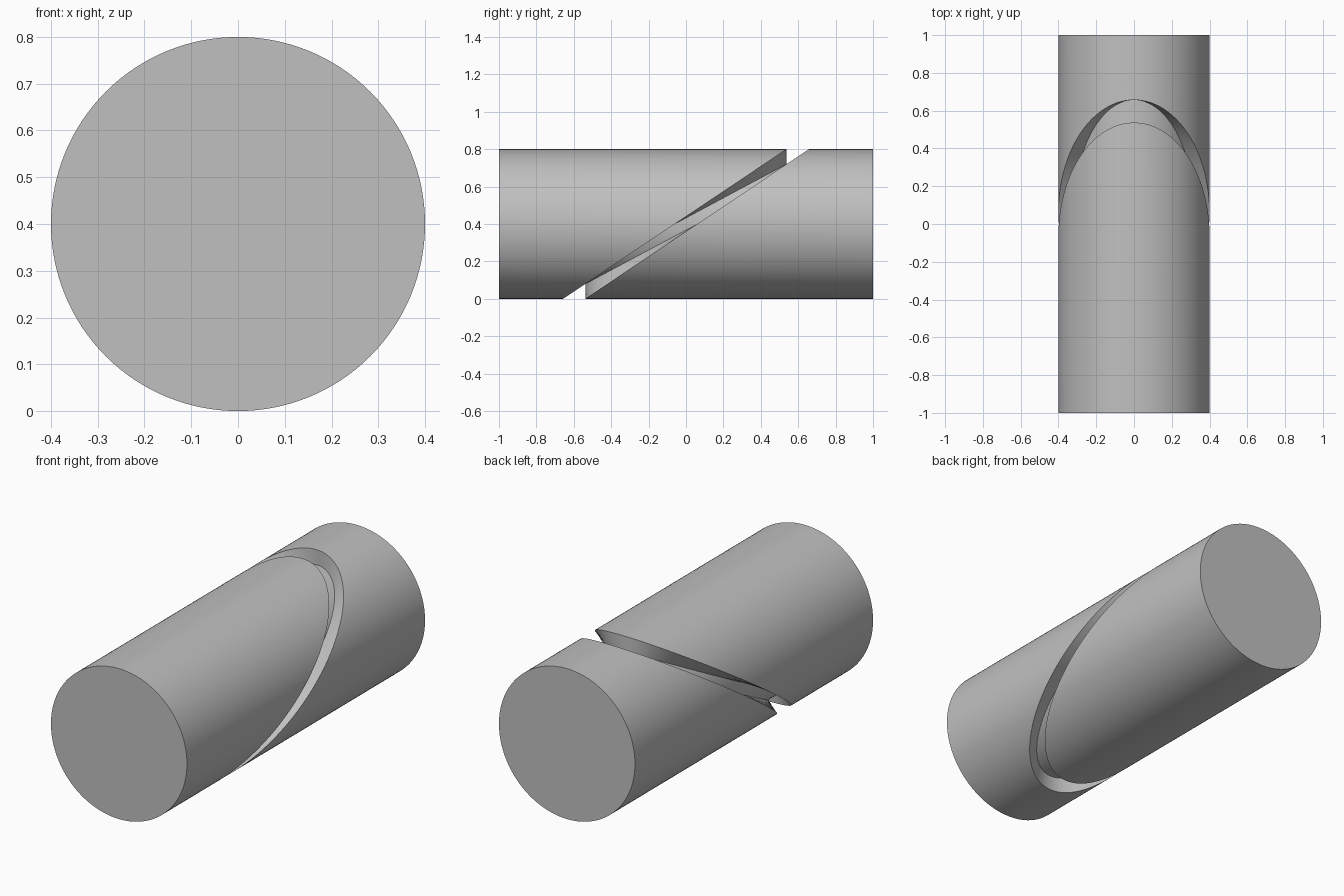
import bpy
import bmesh
import math

cube = bpy.data.objects.get("Cube")
if cube:
    bpy.data.objects.remove(cube, do_unlink=True)

SEGMENTS = 128
RADIUS = 0.4         # outer radius of the rod
CORE = 0.32          # radius at the groove floor
HALF_LENGTH = 1.0
SLANT = 0.597        # how far the groove leans along the rod, each way
HALF_GAP = 0.06      # half the groove width along the rod

# Single grey material
grey = bpy.data.materials.new("plain grey")
grey.use_nodes = True
colour = (0.53, 0.53, 0.53, 1.0)
grey.diffuse_color = colour
grey.node_tree.nodes["Principled BSDF"].inputs["Base Color"].default_value = colour


def add_ring(bm, radius, y, slant):
    """Circle around the rod axis, sheared along y with height."""
    ring = []
    for i in range(SEGMENTS):
        a = math.tau * i / SEGMENTS
        ring.append(bm.verts.new((radius * math.sin(a),
                                  y + slant * math.cos(a),
                                  RADIUS + radius * math.cos(a))))
    return ring


# Rod with a slanted square groove: rings from the front end to the back end
bm = bmesh.new()
rings = [add_ring(bm, r, y, s) for r, y, s in (
    (RADIUS, -HALF_LENGTH, 0),
    (RADIUS, -HALF_GAP, SLANT),
    (CORE, -HALF_GAP, SLANT),
    (CORE, HALF_GAP, SLANT),
    (RADIUS, HALF_GAP, SLANT),
    (RADIUS, HALF_LENGTH, 0))]

for near, far in zip(rings, rings[1:]):
    for i in range(SEGMENTS):
        j = (i + 1) % SEGMENTS
        bm.faces.new((near[i], near[j], far[j], far[i]))

# Flat end caps
bm.faces.new(rings[0])
bm.faces.new(rings[-1])
bmesh.ops.recalc_face_normals(bm, faces=bm.faces[:])

mesh = bpy.data.meshes.new("grooved_rod")
bm.to_mesh(mesh)
bm.free()
mesh.materials.append(grey)
rod = bpy.data.objects.new("grooved_rod", mesh)
bpy.context.collection.objects.link(rod)

# Smooth round surfaces, crisp groove and end edges
bpy.ops.object.select_all(action='DESELECT')
rod.select_set(True)
bpy.context.view_layer.objects.active = rod
bpy.ops.object.shade_smooth_by_angle(angle=math.radians(30))
